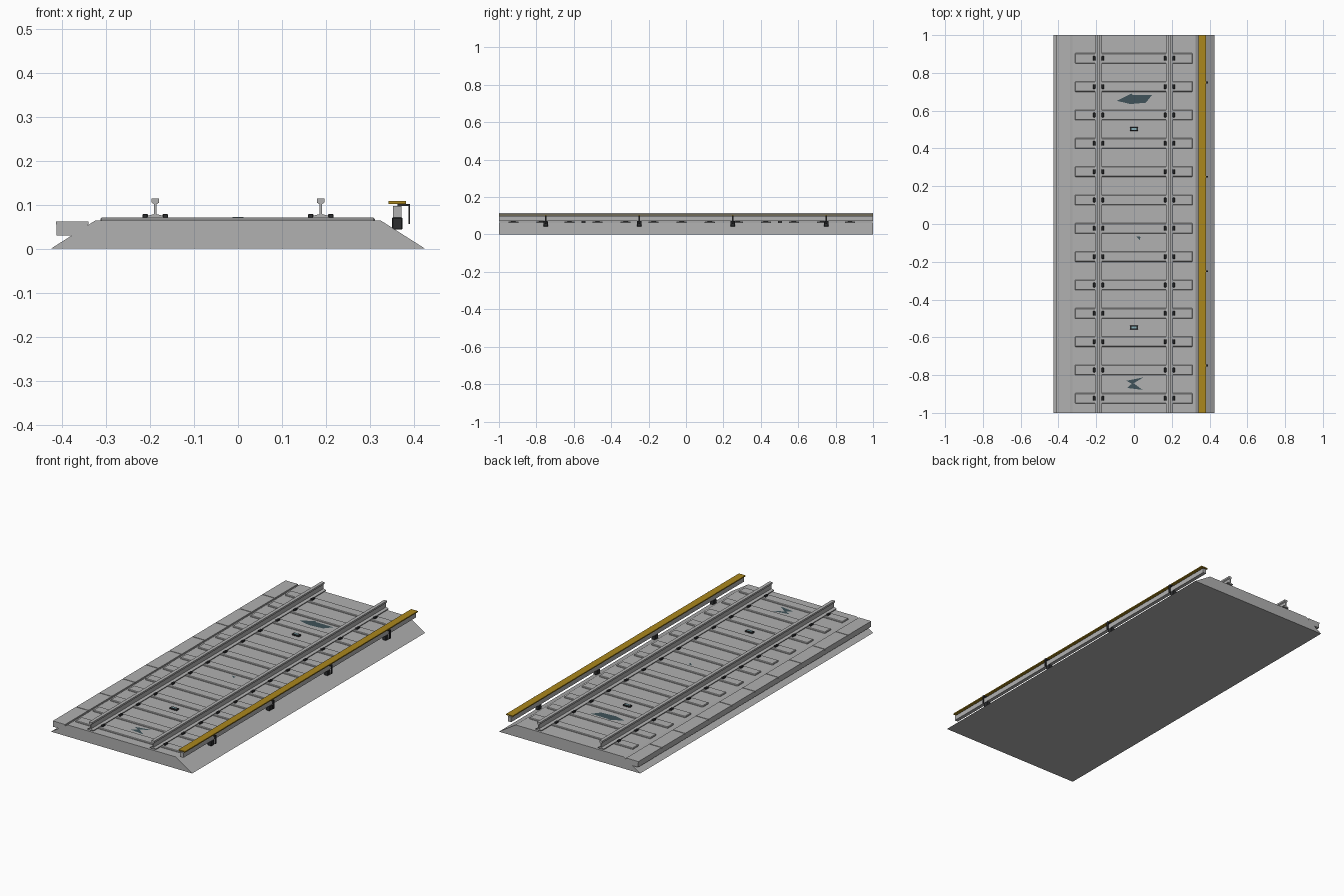
import bpy, bmesh

if "Cube" in bpy.data.objects:
    bpy.data.objects.remove(bpy.data.objects["Cube"])

def mat(name, rgb):
    m = bpy.data.materials.new(name)
    m.diffuse_color = (*rgb, 1)
    m.use_nodes = True
    m.node_tree.nodes["Principled BSDF"].inputs["Base Color"].default_value = m.diffuse_color
    return m

grey = mat("mid_grey", (0.44, 0.44, 0.44))
gold = mat("gold", (0.41, 0.245, 0.012))
dark = mat("dark", (0.025, 0.026, 0.028))
teal = mat("teal", (0.05, 0.085, 0.1))
pale = mat("pale", (0.25, 0.45, 0.5))

def finish(name, bm, material=grey):
    bmesh.ops.recalc_face_normals(bm, faces=bm.faces)
    me = bpy.data.meshes.new(name)
    bm.to_mesh(me)
    bm.free()
    ob = bpy.data.objects.new(name, me)
    bpy.context.collection.objects.link(ob)
    me.materials.append(material)
    return ob

def add_box(bm, x0, x1, y0, y1, z0, z1):
    r = bmesh.ops.create_cube(bm, size=1)
    for v in r["verts"]:
        v.co = ((x0 + x1) / 2 + v.co.x * (x1 - x0),
                (y0 + y1) / 2 + v.co.y * (y1 - y0),
                (z0 + z1) / 2 + v.co.z * (z1 - z0))

def boxes(name, items, material=grey, bevel=0):
    bm = bmesh.new()
    for b in items:
        add_box(bm, *b)
    ob = finish(name, bm, material)
    if bevel:
        mod = ob.modifiers.new("bevel", "BEVEL")
        mod.width, mod.segments = bevel, 1
    return ob

def extrude_y(name, profile, y0=-1, y1=1):
    bm = bmesh.new()
    f = bm.faces.new([bm.verts.new((x, y0, z)) for x, z in profile])
    r = bmesh.ops.extrude_face_region(bm, geom=[f])
    for v in r["geom"]:
        if isinstance(v, bmesh.types.BMVert):
            v.co.y = y1
    # the starting cap is kept, so the body is closed at both ends
    return finish(name, bm)

# Ballast bed
extrude_y("ballast_bed", [(-0.425, 0), (0.425, 0), (0.325, 0.0635), (-0.325, 0.0635)])

# Sleepers
ys = [-0.923 + 0.15 * i for i in range(13)]
boxes("sleepers", [(-0.313, 0.311, y - 0.027, y + 0.027, 0.05, 0.0705) for y in ys], bevel=0.003)

# Running rails, half profile mirrored
half = [(0.018, 0.0705), (0.018, 0.0745), (0.003, 0.0785), (0.003, 0.101),
        (0.009, 0.105), (0.009, 0.1145)]
section = half + [(-x, z) for x, z in reversed(half)]
for side, cx in (("left", -0.188), ("right", 0.188)):
    extrude_y(side + "_rail", [(cx + x, z) for x, z in section])

# Rail clips on both sides of each rail
boxes("rail_clips", [(cx + d - 0.006, cx + d + 0.006, y - 0.012, y + 0.012, 0.0695, 0.079)
                     for y in ys for cx in (-0.188, 0.188) for d in (-0.023, 0.023)],
      dark, bevel=0.0015)

# Cable trough with separate lids
boxes("cable_trough", [(-0.412, -0.342, -1, 1, 0.03, 0.055)])
boxes("trough_lids", [(-0.414, -0.34, -1 + 0.2 * i + (0.002 if i else 0),
                       -0.8 + 0.2 * i - (0.002 if i < 9 else 0), 0.0545, 0.0615)
                      for i in range(10)])

# Power rail and its gold cover
boxes("power_rail", [(0.352, 0.372, -1, 1, 0.071, 0.097)])
boxes("power_rail_cover", [(0.342, 0.382, -1, 1, 0.102, 0.108)], gold)

# Insulators and hooked cover brackets
posts = (-0.75, -0.25, 0.25, 0.75)
boxes("insulators", [(0.35, 0.374, y - 0.0125, y + 0.0125, 0.043, 0.071) for y in posts], dark, 0.002)
boxes("cover_brackets", [b for y in posts for b in (
    (0.362, 0.391, y - 0.005, y + 0.005, 0.097, 0.102),
    (0.387, 0.391, y - 0.005, y + 0.005, 0.056, 0.1))], dark)

# Track beacons between the rails
boxes("beacons", [(-0.022, 0.022, y - 0.011, y + 0.011, 0.06, 0.0705) for y in (0.503, -0.548)],
      dark, 0.002)
boxes("beacon_plates", [(-0.013, 0.013, y - 0.005, y + 0.005, 0.07, 0.0715)
                        for y in (0.503, -0.548)], pale)

# Puddles lying on the ballast
puddles = [
    [(-0.09, 0.652), (-0.015, 0.69), (-0.005, 0.683), (0.095, 0.682), (0.062, 0.642), (-0.02, 0.635)],
    [(-0.04, -0.83), (0.05, -0.812), (-0.002, -0.843), (0.045, -0.878), (-0.035, -0.868), (-0.012, -0.846)],
    [(0.01, -0.065), (0.035, -0.068), (0.03, -0.085)],
]
bm = bmesh.new()
for p in puddles:
    bm.faces.new([bm.verts.new((x, y, 0.0643)) for x, y in p])
ob = finish("puddles", bm, teal)
for f in ob.data.polygons:
    if f.normal.z < 0:
        f.flip()
